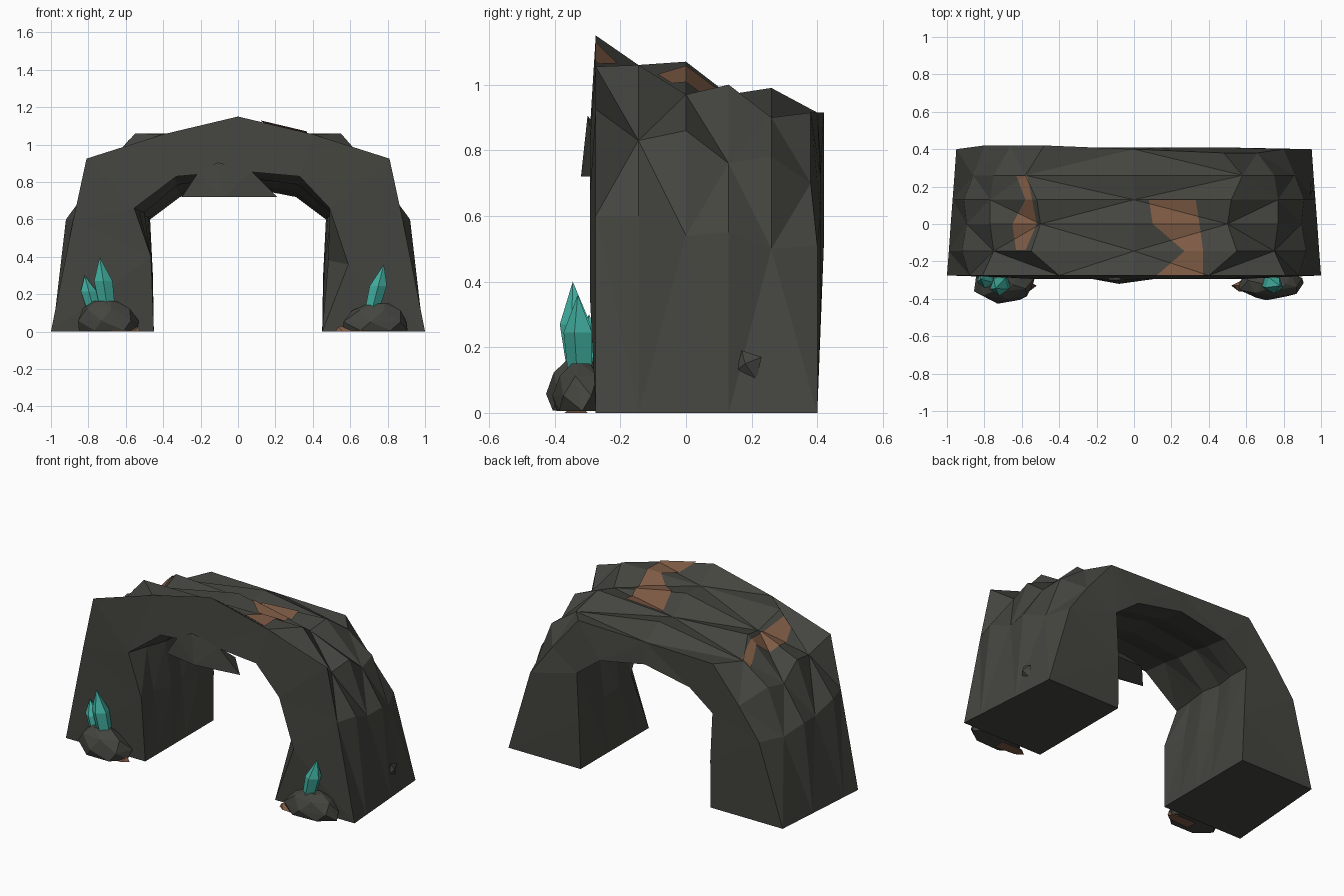
import bpy, bmesh, math, random
from mathutils import Vector

if "Cube" in bpy.data.objects:
    bpy.data.objects.remove(bpy.data.objects["Cube"])

random.seed(4)


def material(name, rgb):
    m = bpy.data.materials.new(name)
    m.diffuse_color = (*rgb, 1)
    m.use_nodes = True
    m.node_tree.nodes["Principled BSDF"].inputs["Base Color"].default_value = m.diffuse_color
    return m


STONE = material("dark_stone", (0.058, 0.058, 0.050))
EARTH = material("brown_earth", (0.21, 0.105, 0.060))
TEAL = material("teal_crystal", (0.055, 0.44, 0.36))


def finish(bm, name, mat):
    bmesh.ops.recalc_face_normals(bm, faces=bm.faces)
    me = bpy.data.meshes.new(name)
    bm.to_mesh(me)
    bm.free()
    me.materials.append(mat)
    ob = bpy.data.objects.new(name, me)
    bpy.context.collection.objects.link(ob)
    return ob


def hull(name, points, mat):
    bm = bmesh.new()
    for p in points:
        bm.verts.new(p)
    res = bmesh.ops.convex_hull(bm, input=bm.verts)
    junk = {g for g in res["geom_interior"] + res["geom_unused"]
            if isinstance(g, bmesh.types.BMVert)}
    bmesh.ops.delete(bm, geom=list(junk), context='VERTS')
    return finish(bm, name, mat)


def mirrored(half):
    """Foot-to-apex half profile turned into a full arch."""
    return half + [(-x, z) for x, z in half[-2::-1]]


# Arch: outer profiles from front to back, ridges and valleys in a checkerboard
# (y, foot x, hip, shoulder, crown, apex height)
STATIONS = [
    (-0.275, 1.00, (0.88, 0.60), (0.81, 0.925), (0.40, 1.055), 1.15),
    (-0.145, 0.99, (0.92, 0.60), (0.75, 0.83), (0.55, 1.06), 1.06),
    (0.00, 0.98, (0.895, 0.54), (0.77, 0.86), (0.50, 0.97), 1.07),
    (0.13, 0.97, (0.91, 0.55), (0.77, 0.76), (0.52, 1.00), 0.97),
    (0.26, 0.96, (0.86, 0.50), (0.75, 0.78), (0.58, 0.90), 0.99),
    (0.40, 0.95, (0.80, 0.51), (0.66, 0.70), (0.48, 0.915), 0.915),
]
INNER_FRONT = [(0.45, 0), (0.465, 0.40), (0.52, 0.66), (0.33, 0.83), (0, 0.86)]
INNER_BACK = [(0.45, 0), (0.455, 0.30), (0.47, 0.60), (0.31, 0.72), (0, 0.78)]
# depth offsets along the back rim, right foot to left foot
BACK_SHIFT = [0, 0, -0.02, -0.02, 0, 0.02, 0.02, 0.02, 0]

bm = bmesh.new()
outer, inner = [], []
last = len(STATIONS) - 1
for s, (y, foot, hip, shoulder, crown, apex) in enumerate(STATIONS):
    t = s / last
    rim = -0.018 if s == 0 else 0.01 if s == last else 0
    ridge = 0.02 if s in (1, 3) else 0
    out_half = [(foot, 0), hip, shoulder, crown, (0, apex)]
    in_half = []
    for i, (a, b) in enumerate(zip(INNER_FRONT, INNER_BACK)):
        lift = ridge if 0 < i else 0
        x = a[0] + (b[0] - a[0]) * t + (lift if i < 4 else 0)
        in_half.append((x, a[1] + (b[1] - a[1]) * t + (lift if i > 2 else 0)))
    in_full = mirrored(in_half)
    if s == 0:                           # uneven front rim of the opening
        in_full[1:3] = [(0.59, 0.36), (0.49, 0.66)]
        in_full[6] = (-0.555, 0.66)
    outer.append([bm.verts.new((x, y + (BACK_SHIFT[i] if s == last else 0), z))
                  for i, (x, z) in enumerate(mirrored(out_half))])
    inner.append([bm.verts.new((x, y + (rim if i not in (0, 8) else 0), z))
                  for i, (x, z) in enumerate(in_full)])
for s in range(last):
    a, b, c, d = outer[s], outer[s + 1], inner[s], inner[s + 1]
    for i in range(8):
        quad = [a[i], a[i + 1], b[i + 1], b[i]]
        if (s + i) % 2 == 0:             # split each quad along its valley
            quad = quad[1:] + quad[:1]
        bm.faces.new((quad[0], quad[1], quad[2]))
        bm.faces.new((quad[0], quad[2], quad[3]))
        bm.faces.new((c[i], c[i + 1], d[i + 1], d[i]))
for s in (0, last):                      # front and back walls
    for i in range(8):
        bm.faces.new((outer[s][i], outer[s][i + 1], inner[s][i + 1], inner[s][i]))
for i in (0, 8):                         # undersides of the feet
    for s in range(last):
        bm.faces.new((outer[s][i], outer[s + 1][i], inner[s + 1][i], inner[s][i]))
bmesh.ops.triangulate(bm, faces=bm.faces, quad_method='SHORT_EDGE')
bmesh.ops.recalc_face_normals(bm, faces=bm.faces)
arch = finish(bm, "stone_arch", STONE)


# Earth patches: thin skins trimmed from the roof between (y, left x, right x) rows
def patch(name, rows):
    for n, ((y0, l0, r0), (y1, l1, r1)) in enumerate(zip(rows, rows[1:])):
        bm = bmesh.new()
        bm.from_mesh(arch.data)
        bmesh.ops.delete(bm, geom=[f for f in bm.faces if f.normal.z < 0.15],
                         context='FACES')
        for co, no in (((0, y0, 0), (0, -1, 0)), ((0, y1, 0), (0, 1, 0)),
                       ((l0, y0, 0), (y0 - y1, l1 - l0, 0)),
                       ((r0, y0, 0), (y1 - y0, r0 - r1, 0))):
            bmesh.ops.bisect_plane(bm, geom=bm.verts[:] + bm.edges[:] + bm.faces[:],
                                   plane_co=co, plane_no=no, clear_outer=True)
        bmesh.ops.translate(bm, verts=bm.verts, vec=(0, 0, 0.008))
        finish(bm, f"{name}_{n + 1}", EARTH)


patch("right_earth_patch", [(-0.276, 0.12, 0.37), (-0.145, 0.27, 0.37),
                            (0.0, 0.10, 0.35), (0.13, 0.08, 0.33)])
patch("left_earth_patch", [(-0.14, -0.63, -0.58), (0.0, -0.65, -0.52),
                           (0.13, -0.58, -0.545), (0.26, -0.63, -0.57)])

# Slab hanging under the front of the arch
hull("hanging_slab", [(-0.30, -0.28, 0.72), (-0.08, -0.32, 0.72), (0.21, -0.28, 0.72),
                      (-0.22, -0.29, 0.84), (-0.11, -0.30, 0.905), (0.07, -0.29, 0.86),
                      (-0.20, -0.17, 0.76), (0.10, -0.17, 0.76)], STONE)


# Boulders at the feet, made from shrinking uneven rings
def boulder(name, cx, cy, rx, ry, height, lean):
    pts = []
    for z, r in ((0.04, 0.95), (0.35, 1.0), (0.75, 0.75), (1, 0.36)):
        for k in range(6):
            a = math.tau * (k + z) / 6
            q = r * random.uniform(0.92, 1.08)
            pts.append((cx + lean * z + rx * q * math.cos(a),
                        cy + ry * q * math.sin(a), height * z))
    hull(name, pts, STONE)


boulder("left_boulder", -0.695, -0.325, 0.172, 0.102, 0.165, -0.02)
boulder("right_boulder", 0.73, -0.32, 0.175, 0.088, 0.15, 0.02)
# Earth chips peeking out beneath the boulders
for side, name in ((-1, "left"), (1, "right")):
    hull(name + "_earth_chip", [(side * x, y, z) for x, y, z in (
        (0.52, -0.33, 0), (0.56, -0.36, 0), (0.70, -0.37, 0), (0.70, -0.30, 0),
        (0.58, -0.30, 0), (0.535, -0.33, 0.025), (0.57, -0.33, 0.03))], EARTH)


# Crystals: five-sided shaft swelling upward to a point
def crystal(name, base, tip, radius):
    base, tip = Vector(base), Vector(tip)
    pts = [tip]
    for t, r in ((0, 0.85), (0.5, 1.0)):
        c = base.lerp(tip, t)
        for k in range(5):
            a = math.tau * (k + 0.75) / 5
            pts.append(c + Vector((math.cos(a), math.sin(a), 0)) * radius * r)
    hull(name, pts, TEAL)


crystal("left_tall_crystal", (-0.70, -0.32, 0.14), (-0.74, -0.345, 0.40), 0.052)
crystal("left_short_crystal", (-0.775, -0.30, 0.13), (-0.82, -0.295, 0.30), 0.045)
crystal("right_crystal", (0.72, -0.32, 0.13), (0.78, -0.33, 0.36), 0.048)

# Small stone stuck on the right outer wall
hull("wall_pebble", [(0.94, 0.155, 0.13), (0.94, 0.17, 0.19), (0.94, 0.23, 0.17),
                     (0.94, 0.215, 0.10), (0.96, 0.18, 0.15)], STONE)
